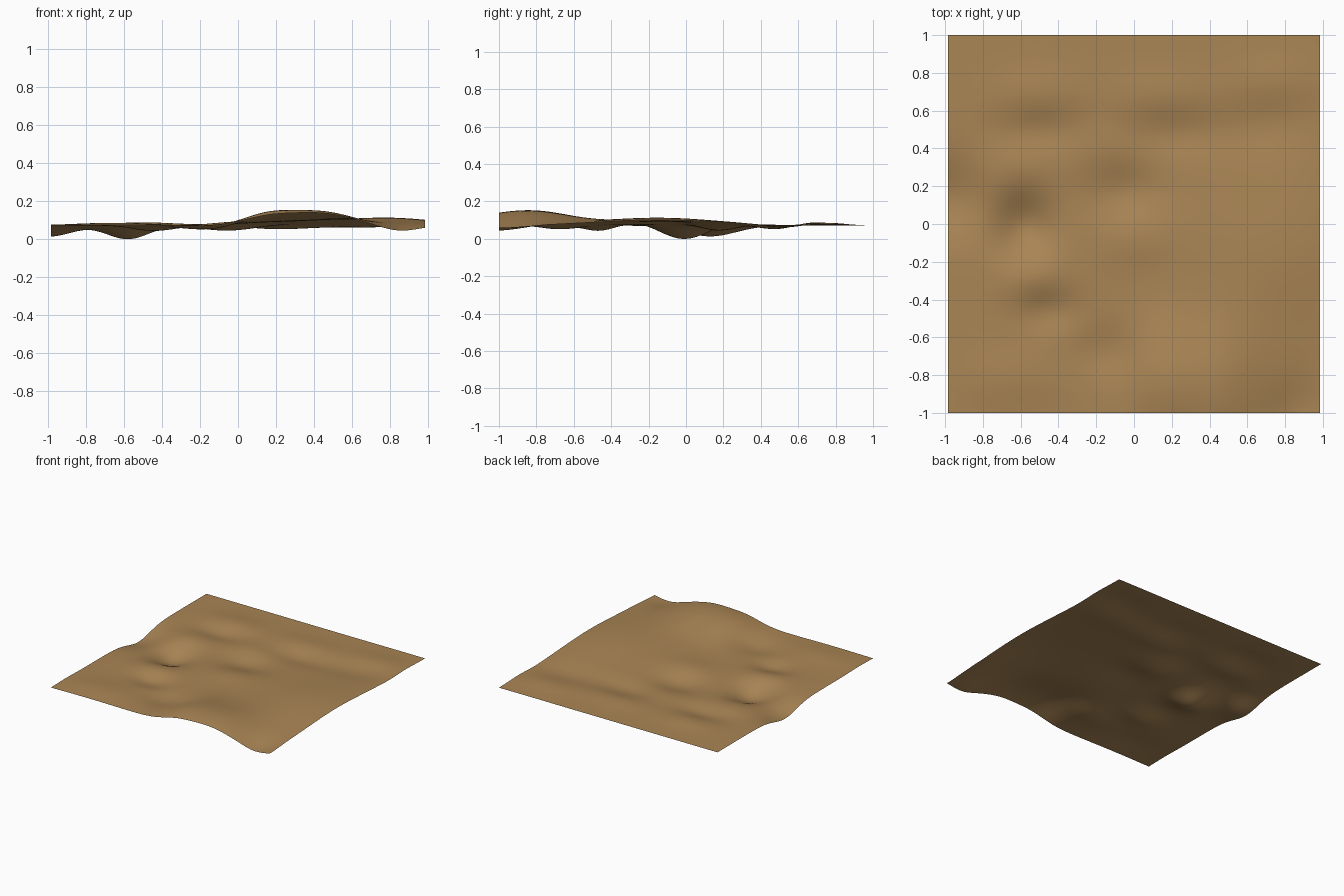
import bpy, bmesh, math

# Mounds and hollows: x, y, x spread, y spread, height
RIDGES = [
    (0.15, -0.82, 0.13, 0.22, 0.055), (0.43, -0.87, 0.17, 0.25, 0.072),
    (0.80, -0.15, 0.25, 0.33, 0.040), (0.30, -0.15, 0.25, 0.25, 0.015),
]
BUMPS = [
    (-0.55, -0.28, 0.13, 0.10, 0.020), (-0.62, 0.28, 0.14, 0.11, 0.016),
    (0.00, -0.08, 0.14, 0.11, 0.016), (-0.12, 0.42, 0.15, 0.10, 0.012),
    (-0.50, 0.69, 0.18, 0.10, 0.018), (0.15, 0.68, 0.20, 0.10, 0.015),
    (0.75, 0.75, 0.18, 0.10, 0.015), (-0.65, -0.82, 0.22, 0.11, 0.015),
]
HOLLOWS = [
    (-0.58, -0.01, 0.11, 0.12, -0.072), (-1.00, 0.13, 0.13, 0.14, -0.058),
    (-0.05, 0.17, 0.14, 0.10, -0.030), (-0.45, -0.46, 0.11, 0.08, -0.030),
    (-0.17, -0.68, 0.14, 0.10, -0.022), (-0.50, 0.49, 0.15, 0.08, -0.020),
    (0.20, 0.48, 0.20, 0.09, -0.022), (0.70, 0.52, 0.16, 0.10, -0.014),
    (0.85, -1.00, 0.10, 0.13, -0.030),
]


def height(x, y):
    return 0.066 + sum(h * math.exp(-0.5 * (((x - cx) / sx) ** 2 + ((y - cy) / sy) ** 2))
                       for cx, cy, sx, sy, h in RIDGES + BUMPS + HOLLOWS)


# Rolling ground sheet
bm = bmesh.new()
bmesh.ops.create_grid(bm, x_segments=110, y_segments=110, size=1.0)
for v in bm.verts:
    v.co.x *= 0.984
    v.co.z = height(v.co.x, v.co.y)
low = min(v.co.z for v in bm.verts)
for v in bm.verts:
    v.co.z -= low
for f in bm.faces:
    f.smooth = True
mesh = bpy.data.meshes.new("ground")
bm.to_mesh(mesh)
bm.free()
ground = bpy.data.objects.new("ground", mesh)
bpy.context.collection.objects.link(ground)

# Sandy brown surface
mat = bpy.data.materials.new("sand")
mat.diffuse_color = (0.40, 0.235, 0.09, 1)
mesh.materials.append(mat)
